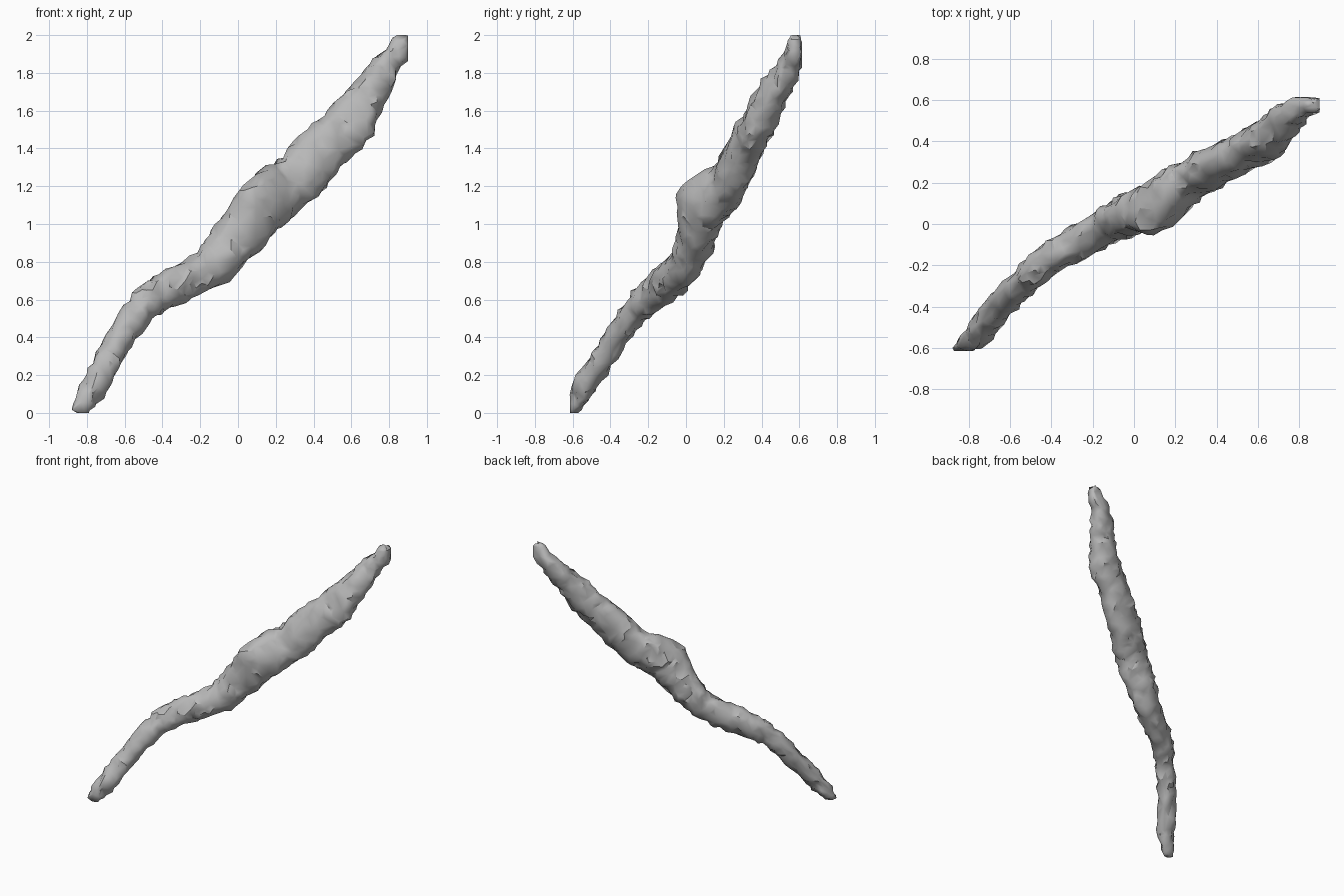
import bpy
import bmesh
import math
from mathutils import Vector, noise

default_cube = bpy.data.objects.get("Cube")
if default_cube:
    bpy.data.objects.remove(default_cube, do_unlink=True)

SIDES = 20
STEPS = 6          # rings between two neighbouring spine points

# Spine of the branch: x, y, z, half width, half depth
spine = [
    (-.85, -.60, .00, .045, .015), (-.82, -.585, .055, .06, .03),
    (-.745, -.52, .17, .068, .06), (-.65, -.40, .35, .072, .062),
    (-.54, -.285, .52, .08, .065), (-.42, -.175, .635, .09, .075),
    (-.27, -.09, .70, .10, .08), (-.13, -.01, .785, .11, .085),
    (-.02, .045, .905, .13, .095), (.08, .085, 1.035, .14, .105),
    (.18, .15, 1.135, .145, .105), (.30, .23, 1.225, .14, .095),
    (.42, .29, 1.36, .14, .09), (.55, .36, 1.49, .13, .09),
    (.65, .425, 1.625, .115, .085), (.735, .505, 1.76, .085, .07),
    (.81, .56, 1.87, .07, .055), (.92, .585, 1.985, .065, .035),
]

# Swellings on the bark: centre, push, reach
knots = [
    (Vector((.08, .00, 1.15)), Vector((-.01, -.06, .035)), .11),
    (Vector((.18, .05, 1.24)), Vector((-.01, -.02, .04)), .08),
    (Vector((.68, .35, 1.50)), Vector((.015, -.02, -.025)), .06),
]


def catmull(a, b, c, d, t):
    """Smooth blend from b to c."""
    return [0.5 * (2 * q + (r - p) * t + (2 * p - 5 * q + 4 * r - s) * t * t
                   + (3 * q - p - 3 * r + s) * t ** 3)
            for p, q, r, s in zip(a, b, c, d)]


def smooth_path(points):
    padded = [points[0]] + points + [points[-1]]
    path = []
    for i in range(len(points) - 1):
        path += [catmull(*padded[i:i + 4], k / STEPS) for k in range(STEPS)]
    return path + [list(points[-1])]


def weathered(co, outward):
    """Add knots, coarse lumps and fine chips, then trim the broken ends."""
    result = co.copy()
    for centre, push, reach in knots:
        result += push * math.exp(-((co - centre).length / reach) ** 2)
    result += outward * 0.014 * noise.noise(co * 10)
    result += outward * 0.024 * noise.noise(co * 21)
    result.x = max(-0.9, min(0.9, result.x))
    result.y = max(-0.615, min(0.615, result.y))
    result.z = max(0.0, min(2.0, result.z))
    return result


# Branch: elliptical rings swept along the spine
bm = bmesh.new()
path = smooth_path(spine)
rings = []
for i, (x, y, z, width, depth) in enumerate(path):
    before = Vector(path[max(i - 1, 0)][:3])
    after = Vector(path[min(i + 1, len(path) - 1)][:3])
    tangent = (after - before).normalized()
    across = Vector((-tangent.z, 0, tangent.x)).normalized()
    deep = tangent.cross(across)
    ring = []
    for k in range(SIDES):
        angle = math.tau * (k + 0.5 * (i % 2)) / SIDES
        offset = across * width * math.cos(angle) + deep * depth * math.sin(angle)
        co = Vector((x, y, z)) + offset
        ring.append(bm.verts.new(weathered(co, offset.normalized())))
    rings.append(ring)

for low, high in zip(rings, rings[1:]):
    for k in range(SIDES):
        n = (k + 1) % SIDES
        bm.faces.new((low[k], low[n], high[n], high[k]))
bm.faces.new(rings[0][::-1])
bm.faces.new(rings[-1])
bmesh.ops.remove_doubles(bm, verts=bm.verts, dist=0.002)
bmesh.ops.triangulate(bm, faces=bm.faces)
bmesh.ops.recalc_face_normals(bm, faces=bm.faces)

mesh = bpy.data.meshes.new("branch")
bm.to_mesh(mesh)
bm.free()
branch = bpy.data.objects.new("branch", mesh)
bpy.context.collection.objects.link(branch)

# Irregular chipped facets
chips = branch.modifiers.new("chipped_facets", 'DECIMATE')
chips.ratio = 0.45

# Weathered grey wood
grey = bpy.data.materials.new("weathered_grey")
grey.use_nodes = True
colour = (0.48, 0.48, 0.48, 1)
grey.diffuse_color = colour
grey.node_tree.nodes["Principled BSDF"].inputs["Base Color"].default_value = colour
mesh.materials.append(grey)

bpy.context.view_layer.objects.active = branch
branch.select_set(True)
bpy.ops.object.shade_smooth_by_angle(angle=math.radians(35))
